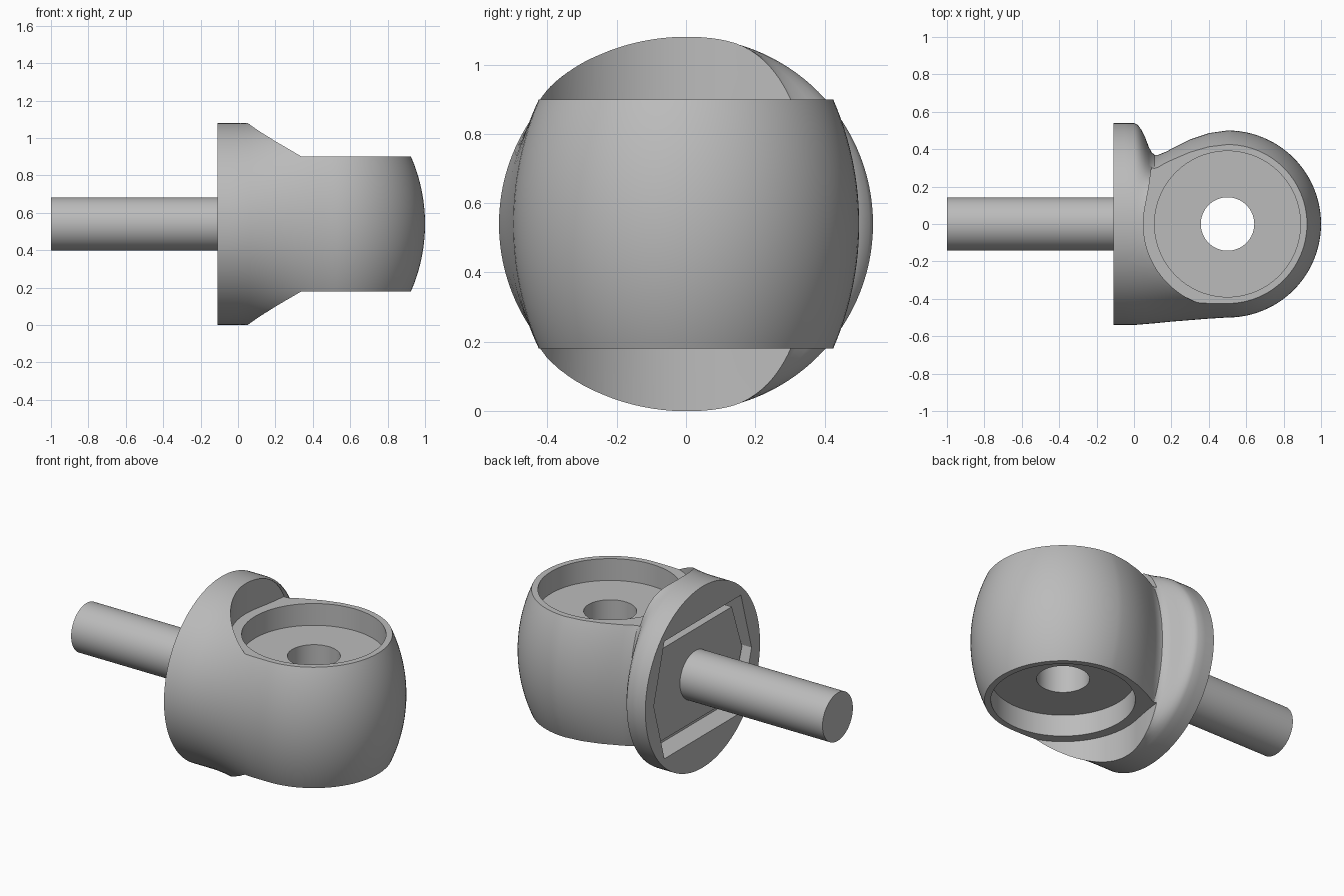
import bpy, bmesh, math

if "Cube" in bpy.data.objects:
    bpy.data.objects.remove(bpy.data.objects["Cube"])

CZ = 0.54          # height of the shaft axis
HX = 0.5           # x of the vertical pivot axis

grey = bpy.data.materials.new("plain grey")
grey.diffuse_color = (0.5, 0.5, 0.5, 1)
grey.use_nodes = True
grey.node_tree.nodes["Principled BSDF"].inputs["Base Color"].default_value = grey.diffuse_color


def make(name, bm):
    bmesh.ops.recalc_face_normals(bm, faces=bm.faces)
    me = bpy.data.meshes.new(name)
    bm.to_mesh(me)
    bm.free()
    ob = bpy.data.objects.new(name, me)
    bpy.context.collection.objects.link(ob)
    me.materials.append(grey)
    return ob


def loft(name, rings):
    """Closed solid through rings with equal point counts."""
    bm = bmesh.new()
    vs = [[bm.verts.new(p) for p in ring] for ring in rings]
    n = len(vs[0])
    for a, b in zip(vs, vs[1:]):
        for i in range(n):
            j = (i + 1) % n
            bm.faces.new((a[i], a[j], b[j], b[i]))
    bm.faces.new(vs[0][::-1])
    bm.faces.new(vs[-1])
    return make(name, bm)


def prism_z(name, pts, z0, z1):
    return loft(name, [[(x, y, z) for x, y in pts] for z in (z0, z1)])


def prism_x(name, pts, x0, x1):
    return loft(name, [[(x, y, z) for y, z in pts] for x in (x0, x1)])


def circle(cx, cy, r, n=64):
    return [(cx + r * math.cos(2 * math.pi * i / n),
             cy + r * math.sin(2 * math.pi * i / n)) for i in range(n)]


def cut(ob, cutter):
    cutter.hide_render = True
    cutter.hide_set(True)
    m = ob.modifiers.new(cutter.name, 'BOOLEAN')
    m.operation = 'DIFFERENCE'
    m.solver = 'EXACT'
    m.object = cutter


def smooth(t):
    t = max(0.0, min(1.0, t))
    return t * t * (3 - 2 * t)


# Plan outline at mid height: straight front side, waisted back side
FRONT = [(-.11, .54), (-.05, .54), (0, .54), (.06, .535), (.12, .53),
         (.2, .522), (.3, .514), (.4, .506)]
BACK = [(.4, .486), (.3, .452), (.22, .412), (.17, .386), (.13, .37),
        (.11, .37), (.095, .382), (.08, .41), (.06, .462), (.04, .503),
        (.02, .53), (0, .54), (-.05, .54), (-.11, .54)]


def outline(dz):
    w = math.sqrt(max(.54 ** 2 - dz * dz, 0)) / .54       # round flange
    r = (.5 - (.9 - math.sqrt(.81 - dz * dz))) / .5       # barrel head
    z = CZ + dz
    pts = []
    for x, y in FRONT:
        pts.append((x, -y * (w + (r - w) * smooth(x / .5)), z))
    for i in range(49):
        a = -math.pi / 2 + math.pi * i / 48
        pts.append((HX + .5 * r * math.cos(a), .5 * r * math.sin(a), z))
    for x, y in BACK:
        pts.append((x, y * (w + (r - w) * smooth((x - .03) / .15)), z))
    return pts


# Body: flange blended into the barrel-shaped head
N = 60
body = loft("swivel_body",
            [outline(-.5399 * math.cos(math.pi * i / N)) for i in range(N + 1)])

# Flats, recesses above and below the head
arc = [(HX + .45 * math.cos(math.radians(a)), .45 * math.sin(math.radians(a)))
       for a in range(168, 251, 2)]
flat = arc + [(.35, -1), (1.5, -1), (1.5, 1), (.12, 1), (.1, .35), (.08, .2)]
for label, s in (("top", 1), ("bottom", -1)):
    cut(body, prism_z(label + "_flat_cutter", flat, CZ + s * .36, CZ + s * .8))
    cut(body, prism_z(label + "_recess_cutter", circle(HX, 0, .39, 96),
                      CZ + s * .23, CZ + s * .5))

# Pivot hole
cut(body, prism_z("pivot_hole_cutter", circle(HX, 0, .143), -.5, 1.6))

# Six-sided pocket in the flange back
pocket = [(-.36, CZ - .35), (.36, CZ - .35), (.46, CZ),
          (.36, CZ + .35), (-.36, CZ + .35), (-.46, CZ)]
cut(body, prism_x("pocket_cutter", pocket, -.3, .02))

# Bolt head sitting in the pocket, and its round shaft
head = [(y * .96, CZ + (z - CZ) * .78) for y, z in pocket]
bolt_head = prism_x("bolt_head", head, -.06, .03)
shaft = prism_x("shaft", circle(0, CZ, .143), -1, .0)

for ob in (body, shaft):
    bpy.context.view_layer.objects.active = ob
    bpy.ops.object.select_all(action='DESELECT')
    ob.select_set(True)
    if ob.modifiers:
        for m in list(ob.modifiers):
            bpy.ops.object.modifier_apply(modifier=m.name)
    bpy.ops.object.shade_smooth_by_angle(angle=math.radians(30))
